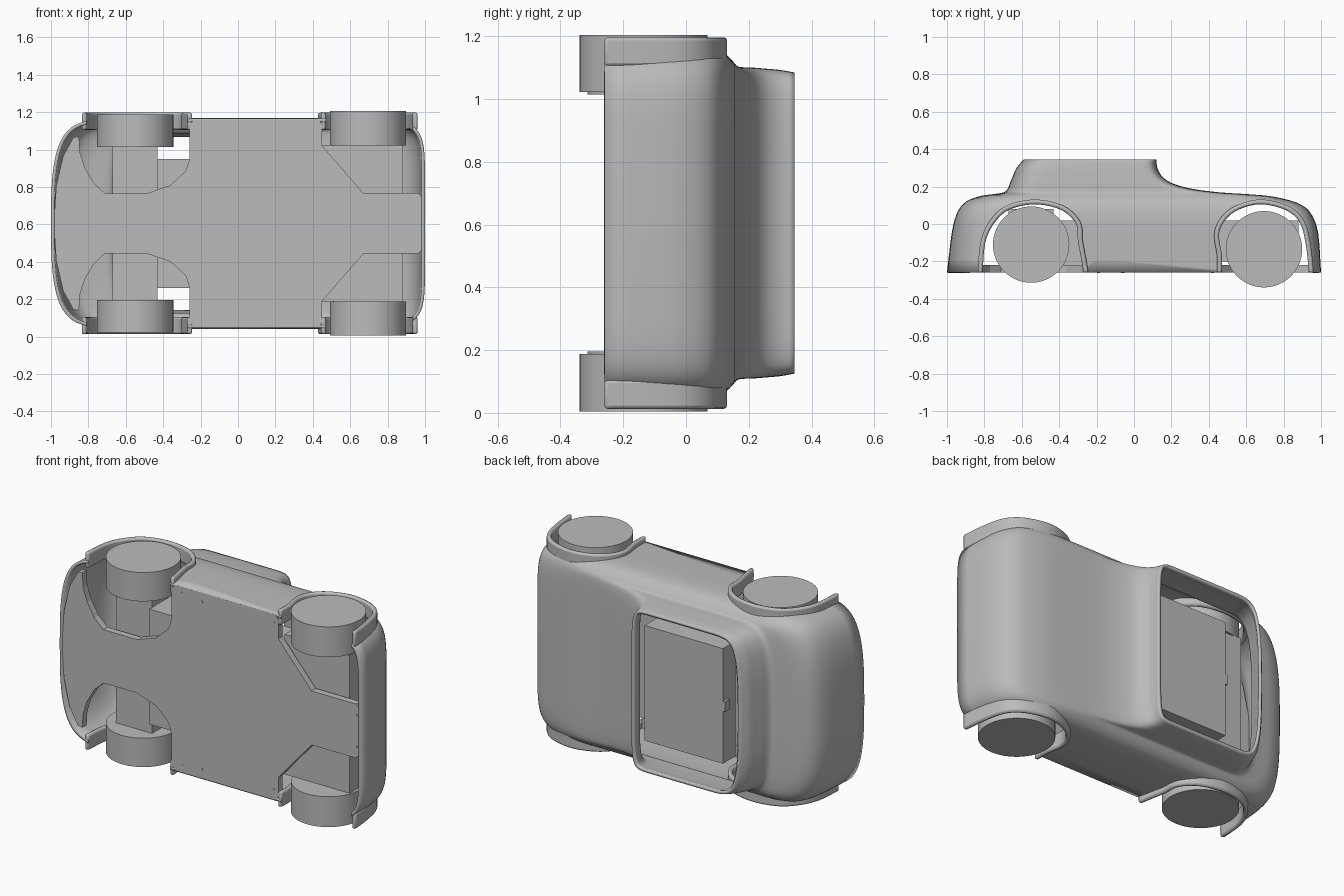
import bpy, bmesh, math
from mathutils import Vector

if "Cube" in bpy.data.objects:
    bpy.data.objects.remove(bpy.data.objects["Cube"])

MID = 0.605  # the car lies on its side: width runs along z, roof faces +y

grey = bpy.data.materials.new("plain_grey")
grey.use_nodes = True
grey.diffuse_color = (0.5, 0.5, 0.5, 1)
grey.node_tree.nodes["Principled BSDF"].inputs["Base Color"].default_value = (0.5, 0.5, 0.5, 1)


def finish(name, bm, smooth=None):
    bmesh.ops.recalc_face_normals(bm, faces=bm.faces)
    me = bpy.data.meshes.new(name)
    bm.to_mesh(me)
    bm.free()
    ob = bpy.data.objects.new(name, me)
    bpy.context.collection.objects.link(ob)
    me.materials.append(grey)
    if smooth:
        bpy.ops.object.select_all(action="DESELECT")
        ob.select_set(True)
        bpy.context.view_layer.objects.active = ob
        bpy.ops.object.shade_smooth_by_angle(angle=math.radians(smooth))
    return ob


def extrude(name, pts, axis, lo, hi, smooth=None):
    """Extrude an outline along z (outline in x, y) or along y (outline in x, z)."""
    bm = bmesh.new()
    put = (lambda a, b: (a, b, lo)) if axis == "z" else (lambda a, b: (a, lo, b))
    face = bm.faces.new([bm.verts.new(put(a, b)) for a, b in pts])
    top = bmesh.ops.extrude_face_region(bm, geom=[face])["geom"]
    step = Vector((0, 0, hi - lo)) if axis == "z" else Vector((0, hi - lo, 0))
    bmesh.ops.translate(bm, vec=step, verts=[v for v in top if isinstance(v, bmesh.types.BMVert)])
    return finish(name, bm, smooth)


def box(name, x0, x1, y0, y1, half):
    return extrude(name, [(x0, y0), (x1, y0), (x1, y1), (x0, y1)], "z", MID - half, MID + half)


def circle(cx, cy, r, n):
    return [(cx + r * math.cos(2 * math.pi * i / n), cy + r * math.sin(2 * math.pi * i / n)) for i in range(n)]


def spline(pts, n=6):
    """Smooth path through the given points."""
    p = [Vector(q) for q in pts]
    p = [2 * p[0] - p[1]] + p + [2 * p[-1] - p[-2]]
    out = []
    for a, b, c, d in zip(p, p[1:], p[2:], p[3:]):
        for i in range(n):
            t = i / n
            out.append(0.5 * (2 * b + (c - a) * t + (2 * a - 5 * b + 4 * c - d) * t * t
                              + (3 * b - a - 3 * c + d) * t ** 3))
    return out + [p[-2]]


# Body shell: stacked plan outlines (height, front x, rear x, half width)
LAYERS = [(-0.26, -1.0, 1.0, 0.56), (-0.05, -0.975, 0.985, 0.565), (0.05, -0.95, 0.95, 0.562),
          (0.10, -0.92, 0.9, 0.552), (0.13, -0.88, 0.82, 0.535), (0.15, -0.82, 0.72, 0.515),
          (0.16, -0.75, 0.6, 0.503), (0.17, -0.695, 0.45, 0.498), (0.19, -0.675, 0.3, 0.496),
          (0.22, -0.663, 0.2, 0.495), (0.255, -0.648, 0.15, 0.492), (0.30, -0.628, 0.125, 0.488),
          (0.345, -0.59, 0.12, 0.48)]
CX, N = -0.2, 22


def outline(front, rear, half):
    quarter = [math.pi / 2 * i / N for i in range(N + 1)]
    nose = [(CX + (front - CX) * math.cos(t) ** 0.2, half * math.sin(t) ** (2 / 3)) for t in quarter[:-1]]
    tail = [(CX + (rear - CX) * math.cos(t) ** 0.14, half * math.sin(t) ** 0.25) for t in quarter[1:-1]]
    side = nose + [(CX, half)] + tail[::-1] + [(rear, 0)]
    return side + [(x, -w) for x, w in side[-2:0:-1]]


bm = bmesh.new()
rings = []
for y, front, rear, half in spline(LAYERS, 3):
    rings.append([bm.verts.new((x, y, MID + w)) for x, w in outline(front, rear, half)])
for lower, upper in zip(rings, rings[1:]):
    for i in range(len(lower)):
        j = (i + 1) % len(lower)
        bm.faces.new((lower[i], lower[j], upper[j], upper[i]))
body = finish("body_shell", bm, 40)
solid = body.modifiers.new("thickness", "SOLIDIFY")
solid.thickness = 0.018
solid.offset = -1

# Wheel arches: cut the shell and add flared lips
ARCHES = {
    "front": [(-0.81, -0.26), (-0.795, -0.1), (-0.75, 0.0), (-0.67, 0.075), (-0.53, 0.105),
              (-0.39, 0.075), (-0.31, 0.0), (-0.3, -0.09), (-0.28, -0.2), (-0.27, -0.26)],
    "rear": [(0.47, -0.26), (0.47, -0.17), (0.455, -0.05), (0.5, 0.035), (0.58, 0.085), (0.69, 0.105),
             (0.82, 0.07), (0.89, 0.0), (0.92, -0.12), (0.935, -0.26)]}
for end, pts in ARCHES.items():
    path = spline(pts, 5)
    wide = []
    for i, p in enumerate(path):
        d = path[min(i + 1, len(path) - 1)] - path[max(i - 1, 0)]
        wide.append(p + Vector((-d.y, d.x)).normalized() * 0.026)
    wide[0].y = wide[-1].y = -0.26
    low = [Vector((path[-1].x, -0.4)), Vector((path[0].x, -0.4))]
    cutter = extrude(end + "_arch_cutter", path + low, "z", -0.3, 1.5)
    cutter.hide_render = True
    cutter.hide_set(True)
    cut = body.modifiers.new(end + "_arch", "BOOLEAN")
    cut.object = cutter
    cut.solver = "EXACT"
    for side, s in (("right", -1), ("left", 1)):
        lo, hi = sorted((MID + s * 0.5, MID + s * 0.592))
        lip = extrude(f"{end}_{side}_arch_lip", path + wide[::-1], "z", lo, hi, 35)
        bev = lip.modifiers.new("soft_edge", "BEVEL")
        bev.width = 0.01
        bev.segments = 2
        bev.limit_method = "ANGLE"
        bev.angle_limit = math.radians(50)

# Wheels
for end, x, y, inner, outer in (("front", -0.55, -0.11, 0.41, 0.583), ("rear", 0.695, -0.135, 0.418, 0.6)):
    for side, s in (("right", -1), ("left", 1)):
        lo, hi = sorted((MID + s * inner, MID + s * outer))
        extrude(f"{end}_{side}_wheel", circle(x, y, 0.204, 64), "z", lo, hi, 35)

# Floor plate with wheel cutouts; the half outline is mirrored
half_floor = [(-0.985, 0), (-0.972, 0.2), (-0.935, 0.36), (-0.88, 0.46), (-0.85, 0.465), (-0.845, 0.38),
              (-0.82, 0.3), (-0.77, 0.215), (-0.71, 0.16), (-0.49, 0.16), (-0.36, 0.205), (-0.28, 0.28),
              (-0.26, 0.34), (-0.26, 0.53), (-0.23, 0.555), (0.43, 0.555), (0.45, 0.53), (0.45, 0.415),
              (0.67, 0.162), (0.965, 0.162), (0.98, 0.145)]
floor_pts = half_floor + [(x, -w) for x, w in half_floor[:0:-1]]
extrude("floor_plate", [(x, MID + w) for x, w in floor_pts], "y", -0.26, -0.22)

# Floor screws
for i, (x, w) in enumerate([(-0.19, 0.515), (-0.06, 0.5), (0.42, 0.5), (0.965, 0.095)]):
    for side, s in (("right", -1), ("left", 1)):
        extrude(f"floor_screw_{side}_{i}", circle(x, MID + s * w, 0.009, 12), "y", -0.262, -0.25)

# Inner chassis blocks
box("front_axle_block", -0.67, -0.43, -0.2, 0.08, 0.415)
box("rear_axle_block", 0.45, 0.88, -0.2, 0.02, 0.42)
box("chassis_block", -0.43, 0.45, -0.225, 0.02, 0.345)
box("cabin_post", -0.3, 0.0, 0.02, 0.13, 0.2)
box("cabin_box", -0.42, 0.1, 0.13, 0.25, 0.345)
box("cabin_box_tab", -0.435, -0.42, 0.21, 0.25, 0.03)
